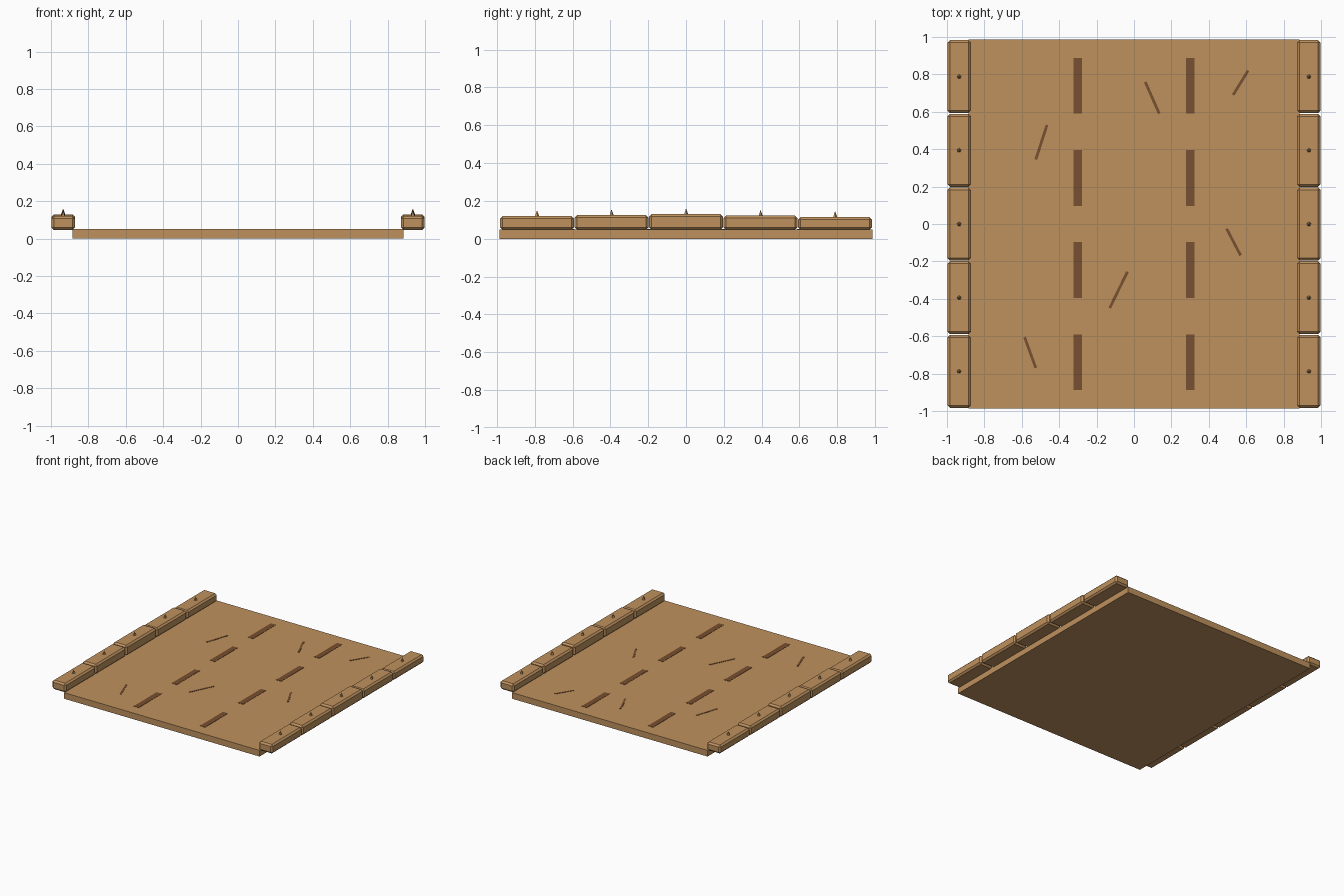
import bpy, math
from mathutils import Vector

cube = bpy.data.objects.get("Cube")
if cube:
    bpy.data.objects.remove(cube, do_unlink=True)


def material(name, color):
    m = bpy.data.materials.new(name)
    m.use_nodes = True
    m.diffuse_color = color
    m.node_tree.nodes["Principled BSDF"].inputs["Base Color"].default_value = color
    return m


wood = material("light_wood", (0.52, 0.285, 0.112, 1))
dark = material("dark_wood", (0.185, 0.08, 0.029, 1))


def box(name, center, size, mat, angle=0, bevel=0):
    bpy.ops.mesh.primitive_cube_add(size=1, location=center)
    ob = bpy.context.object
    ob.name = name
    ob.scale = size
    bpy.ops.object.transform_apply(location=False, rotation=False, scale=True)
    ob.rotation_euler.z = angle
    ob.data.materials.append(mat)
    if bevel:
        mod = ob.modifiers.new("chamfer", 'BEVEL')
        mod.width = bevel
        mod.segments = 1
    return ob


FLOOR = 0.05
PITCH = 0.394

# Floor slab
box("floor", (0, 0, FLOOR / 2), (1.77, 1.972, FLOOR), wood)

# Rows of chamfered edge blocks, each with a small spike
tops = [0.12, 0.125, 0.13, 0.122, 0.115]
for side, label in ((1, "left"), (-1, "right")):
    for i, top in enumerate(tops):
        x, y = side * 0.935, (i - 2) * PITCH
        low = 0.046
        box(f"{label}_edge_block_{i + 1}", (x, y, (low + top) / 2),
            (0.125, 0.39, top - low), wood, bevel=0.013)
        bpy.ops.mesh.primitive_cone_add(vertices=5, radius1=0.015, radius2=0,
                                        depth=0.04, location=(x, y, top + 0.011))
        spike = bpy.context.object
        spike.name = f"{label}_spike_{i + 1}"
        spike.data.materials.append(wood)

# Dashed seams between planks
for x in (-0.3, 0.3):
    for i in range(4):
        box("plank_seam", (x, (i - 1.5) * 0.492, FLOOR), (0.046, 0.297, 0.004), dark)

# Scratches on the floor
scratches = [((0.06, 0.76), (0.135, 0.59)), ((0.61, 0.82), (0.53, 0.69)),
             ((-0.465, 0.53), (-0.525, 0.345)), ((0.495, -0.025), (0.57, -0.168)),
             ((-0.035, -0.255), (-0.13, -0.45)), ((-0.585, -0.605), (-0.525, -0.77))]
for start, end in scratches:
    a, b = Vector(start), Vector(end)
    mid, d = (a + b) / 2, b - a
    box("scratch", (mid.x, mid.y, FLOOR), (d.length, 0.015, 0.004), dark,
        angle=math.atan2(d.y, d.x))
